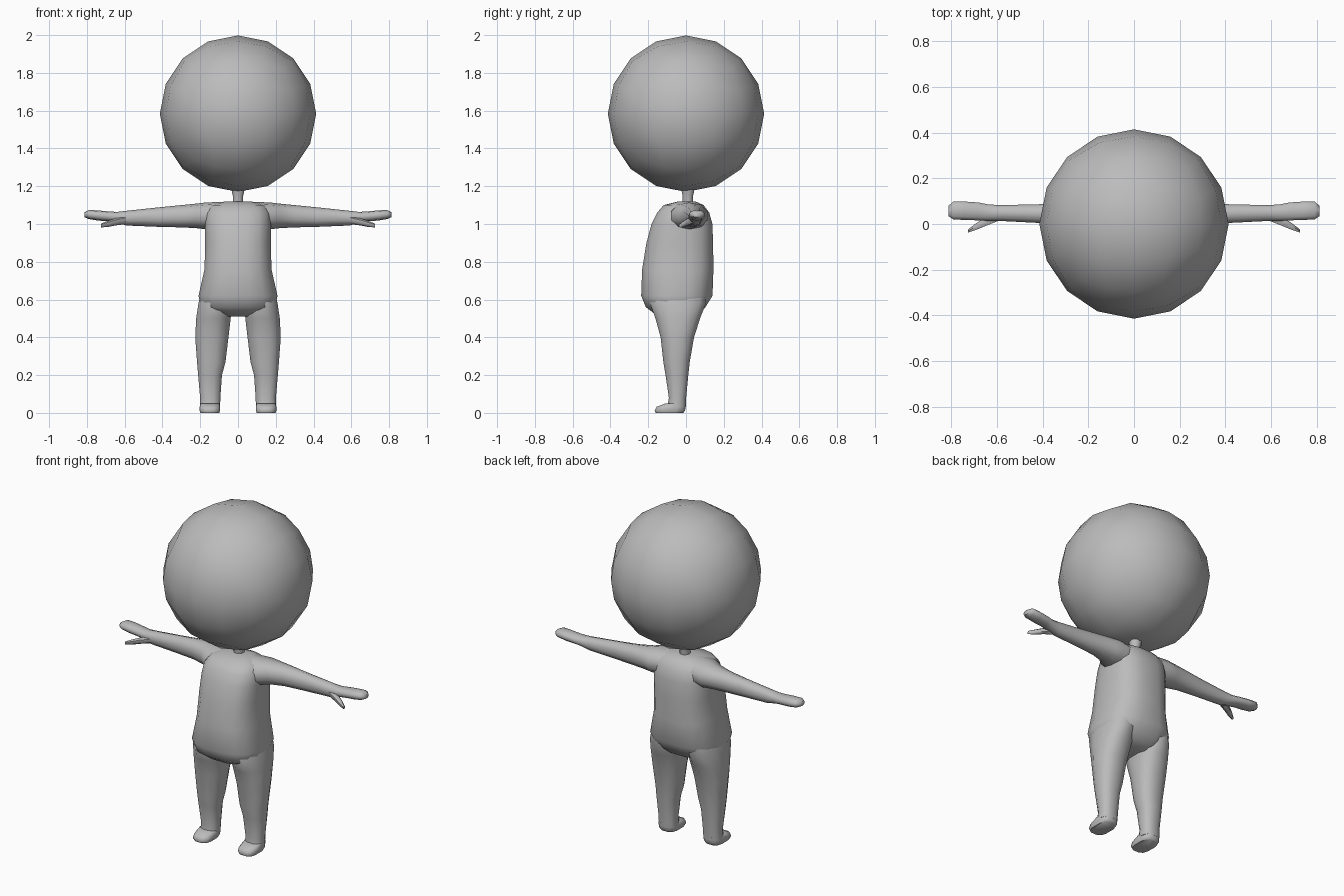
import bpy, bmesh, math
from mathutils import Vector

grey = bpy.data.materials.new("plain grey")
grey.diffuse_color = (0.5, 0.5, 0.5, 1)


def finish(name, bm, mirror=False, angle=60):
    """Turn a bmesh into a smooth shaded object, mirrored across x if asked."""
    bmesh.ops.recalc_face_normals(bm, faces=bm.faces)
    mesh = bpy.data.meshes.new(name)
    bm.to_mesh(mesh)
    bm.free()
    mesh.materials.append(grey)
    ob = bpy.data.objects.new(name, mesh)
    bpy.context.collection.objects.link(ob)
    bpy.ops.object.select_all(action='DESELECT')
    ob.select_set(True)
    bpy.context.view_layer.objects.active = ob
    bpy.ops.object.shade_smooth_by_angle(angle=math.radians(angle))
    if mirror:
        ob.modifiers.new("mirror", 'MIRROR')
    return ob


def loft(name, rings, sides, place, power=2.0, mirror=False):
    """Skin rounded sections given as (position, a_min, a_max, b_min, b_max)."""
    bm = bmesh.new()
    loops = []
    for pos, a0, a1, b0, b1 in rings:
        loop = []
        for i in range(sides):
            t = 2 * math.pi * (i + 0.5) / sides
            c, s = math.cos(t), math.sin(t)
            c = math.copysign(abs(c) ** (2 / power), c)
            s = math.copysign(abs(s) ** (2 / power), s)
            a = (a0 + a1) / 2 + c * (a1 - a0) / 2
            b = (b0 + b1) / 2 + s * (b1 - b0) / 2
            loop.append(bm.verts.new(place(pos, a, b)))
        loops.append(loop)
    for lo, hi in zip(loops, loops[1:]):
        for i in range(sides):
            j = (i + 1) % sides
            bm.faces.new((lo[i], lo[j], hi[j], hi[i]))
    bm.faces.new(loops[0])
    bm.faces.new(loops[-1])
    return finish(name, bm, mirror)


def upright(pos, a, b):
    return (a, b, pos)


def sideways(pos, a, b):
    return (pos, a, b)


# Head: a cube cut into a grid and puffed out to a ball
bm = bmesh.new()
bmesh.ops.create_cube(bm, size=2)
bmesh.ops.subdivide_edges(bm, edges=bm.edges[:], cuts=3, use_grid_fill=True)
for v in bm.verts:
    d = Vector([math.tan(c * math.pi / 4) for c in v.co]).normalized()
    v.co = Vector((0, 0, 1.584)) + d * 0.414
finish("head", bm)

# Neck
loft("neck", [(1.08, -0.03, 0.03, -0.02, 0.04),
              (1.15, -0.03, 0.03, -0.02, 0.04),
              (1.20, -0.042, 0.042, -0.032, 0.052)], 8, upright)

# Torso with a forward belly and a tucked underside
loft("torso", [(0.510, -0.08, 0.08, -0.13, 0.04),
               (0.530, -0.15, 0.15, -0.175, 0.075),
               (0.560, -0.20, 0.20, -0.215, 0.105),
               (0.620, -0.212, 0.212, -0.24, 0.143),
               (0.760, -0.18, 0.18, -0.235, 0.148),
               (0.900, -0.176, 0.176, -0.212, 0.146),
               (1.000, -0.176, 0.176, -0.185, 0.142),
               (1.060, -0.172, 0.172, -0.155, 0.125),
               (1.100, -0.145, 0.145, -0.12, 0.095),
               (1.120, -0.07, 0.07, -0.04, 0.05)], 16, upright, 2.7)

# Legs
loft("legs", [(0.03, 0.093, 0.203, -0.10, 0.0),
              (0.08, 0.092, 0.202, -0.092, 0.002),
              (0.20, 0.083, 0.213, -0.11, 0.014),
              (0.27, 0.064, 0.219, -0.122, 0.022),
              (0.40, 0.048, 0.229, -0.137, 0.045),
              (0.50, 0.036, 0.224, -0.165, 0.078),
              (0.58, 0.03, 0.212, -0.195, 0.11),
              (0.64, 0.04, 0.195, -0.18, 0.11)], 12, upright, 2.4, True)

# Feet
loft("feet", [(0.0, 0.098, 0.200, -0.162, -0.012),
              (0.012, 0.093, 0.205, -0.168, -0.003),
              (0.032, 0.094, 0.204, -0.158, 0.0),
              (0.050, 0.097, 0.200, -0.11, 0.0)], 12, upright, 3, True)

# Arms ending in mitten hands
loft("arms", [(0.06, -0.10, 0.10, 0.97, 1.118),
              (0.17, -0.08, 0.118, 0.972, 1.114),
              (0.22, -0.04, 0.108, 0.978, 1.108),
              (0.30, -0.012, 0.098, 0.982, 1.10),
              (0.42, 0.003, 0.088, 0.985, 1.088),
              (0.59, 0.012, 0.084, 0.992, 1.070),
              (0.64, 0.012, 0.088, 1.006, 1.064),
              (0.68, 0.014, 0.096, 1.014, 1.066),
              (0.74, 0.016, 0.100, 1.018, 1.072),
              (0.79, 0.018, 0.100, 1.026, 1.074),
              (0.812, 0.034, 0.080, 1.036, 1.062)], 10, sideways, 2.2, True)

# Thumbs slanting forward and down
loft("thumbs", [(0.59, 0.012, 0.055, 1.000, 1.045),
                (0.65, -0.012, 0.032, 0.992, 1.030),
                (0.69, -0.028, 0.006, 0.984, 1.016),
                (0.725, -0.038, -0.022, 0.982, 1.002)], 6, sideways, 2, True)
